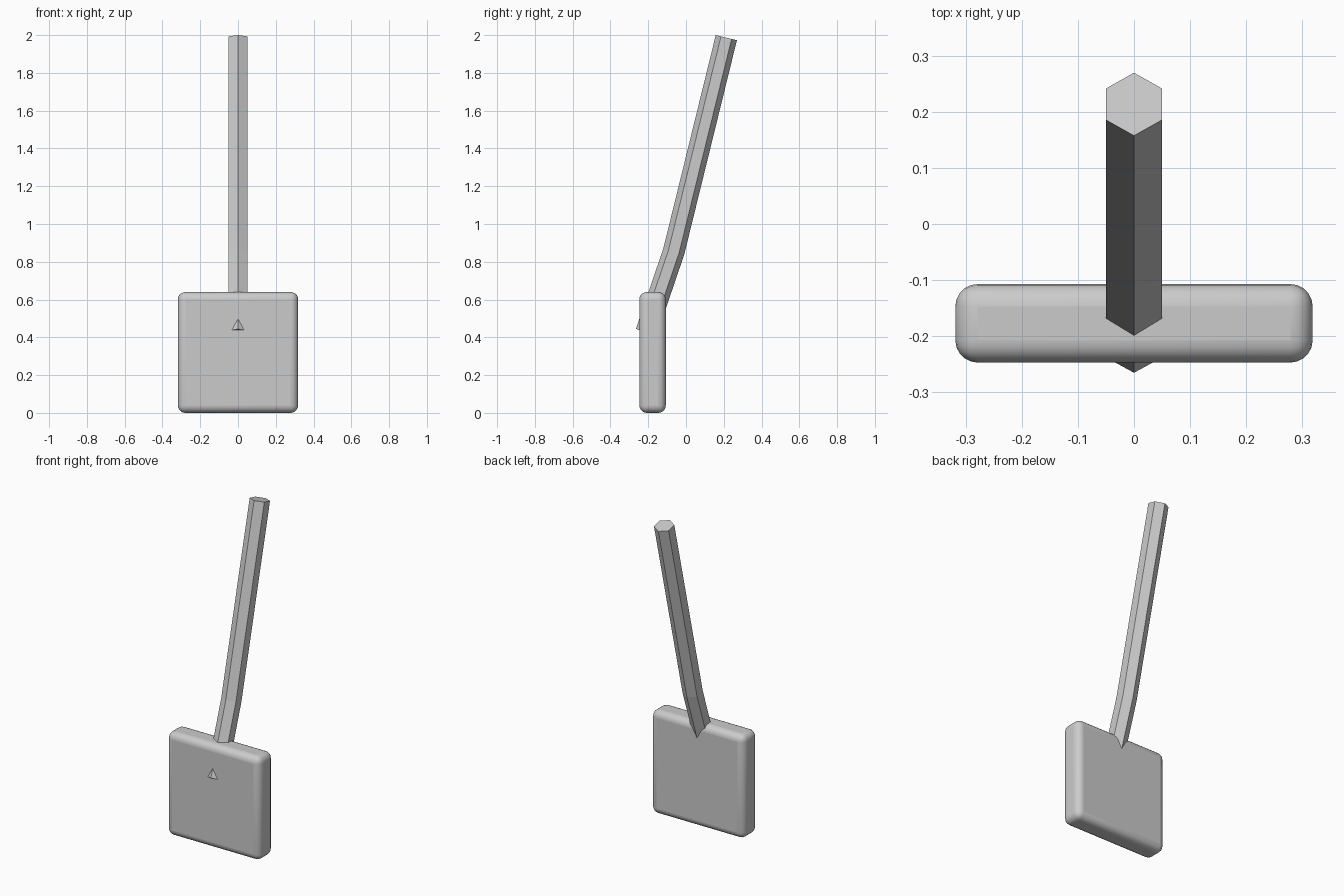
import bpy, bmesh
from math import sin, cos, tau, radians

if "Cube" in bpy.data.objects:
    bpy.data.objects.remove(bpy.data.objects["Cube"])

# Paddle head: flat block with rounded edges
bpy.ops.mesh.primitive_cube_add(size=1, location=(0, -0.177, 0.32))
head = bpy.context.object
head.name = "blade"
head.scale = (0.637, 0.14, 0.64)
bpy.ops.object.transform_apply(location=False, rotation=False, scale=True)
bevel = head.modifiers.new("rounded_edges", 'BEVEL')
bevel.width = 0.04
bevel.segments = 5
bpy.ops.object.shade_smooth_by_angle(angle=radians(35))

# Handle: hexagonal bar swept through three stations (y, z, tilt in degrees)
stations = [(-0.2105, 0.426, 18.7), (-0.0645, 0.855, 16.2), (0.2135, 1.9864, 13.7)]
radius = 0.0577
bm = bmesh.new()
rings = []
for y, z, tilt in stations:
    t = radians(tilt)
    ring = []
    for i in range(6):
        a = tau * i / 6
        u = radius * cos(a)
        ring.append(bm.verts.new((radius * sin(a), y + u * cos(t), z - u * sin(t))))
    rings.append(ring)
for low, high in zip(rings, rings[1:]):
    for i in range(6):
        j = (i + 1) % 6
        bm.faces.new((low[i], low[j], high[j], high[i]))
bm.faces.new(rings[0])
bm.faces.new(rings[-1])
bmesh.ops.recalc_face_normals(bm, faces=bm.faces)
mesh = bpy.data.meshes.new("handle")
bm.to_mesh(mesh)
bm.free()
bpy.context.collection.objects.link(bpy.data.objects.new("handle", mesh))
